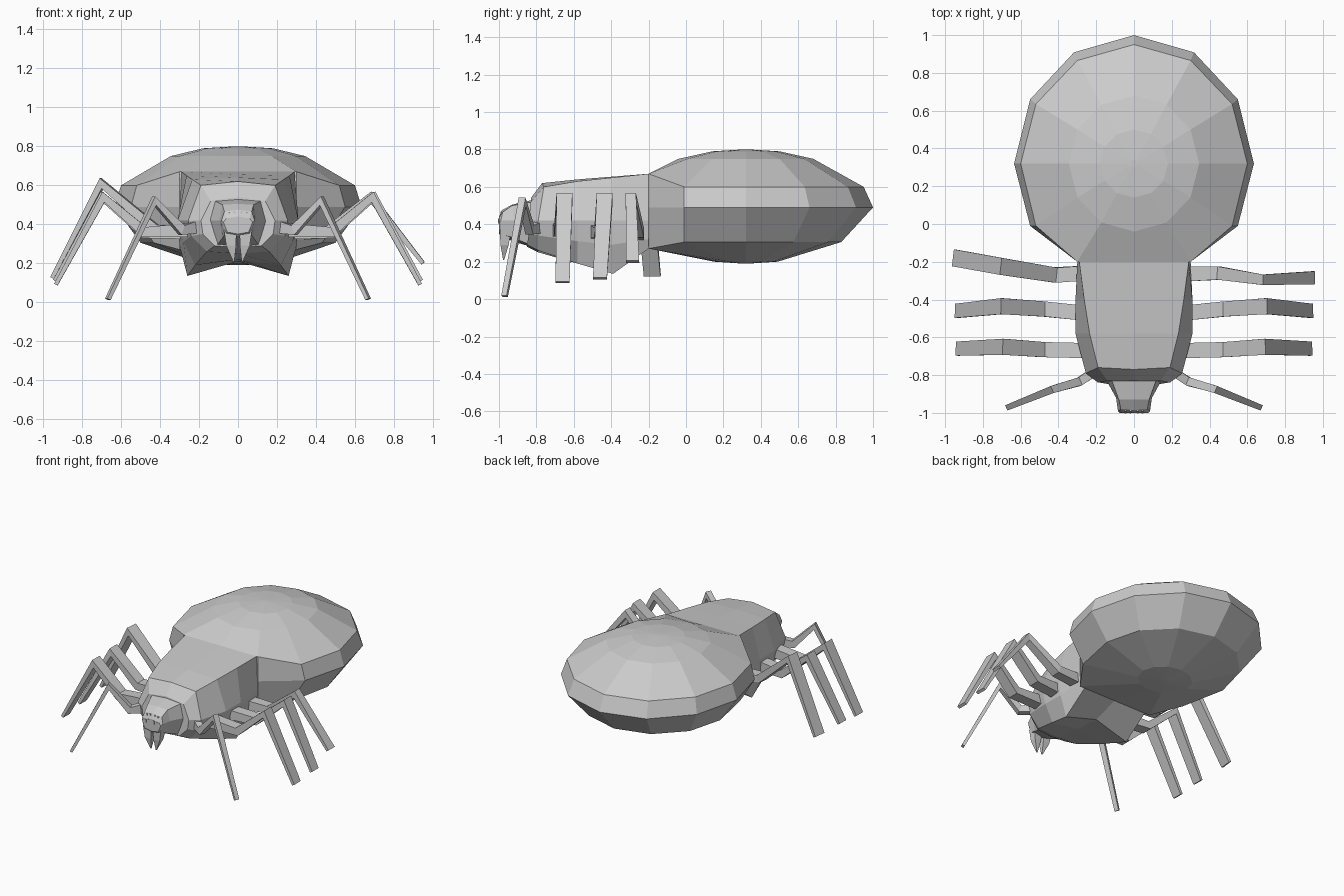
import bpy, bmesh
from math import cos, sin, radians
from mathutils import Vector

if "Cube" in bpy.data.objects:
    bpy.data.objects.remove(bpy.data.objects["Cube"])


def loft(name, rings):
    """Skin a list of equal-length closed rings and cap both ends."""
    bm = bmesh.new()
    loops = [[bm.verts.new(p) for p in ring] for ring in rings]
    n = len(loops[0])
    for a, b in zip(loops, loops[1:]):
        for i in range(n):
            j = (i + 1) % n
            bm.faces.new((a[i], a[j], b[j], b[i]))
    bm.faces.new(loops[0][::-1])
    bm.faces.new(loops[-1])
    bmesh.ops.recalc_face_normals(bm, faces=bm.faces)
    me = bpy.data.meshes.new(name)
    bm.to_mesh(me)
    bm.free()
    ob = bpy.data.objects.new(name, me)
    bpy.context.collection.objects.link(ob)
    return ob


def mirrored(half):
    """Half profile from top centre to bottom centre, closed on the other side."""
    return half + [(-x, y, z) for x, y, z in half[-2:0:-1]]


# Abdomen: twelve-sided flattened dome, pinched to the waist at the front
rings = []
for rx, ry, z, waist in [(0.02, 0.02, 0.80, 0), (0.18, 0.18, 0.79, 0), (0.345, 0.36, 0.75, 0),
                         (0.60, 0.63, 0.60, 0.67), (0.635, 0.68, 0.49, 0.49),
                         (0.50, 0.51, 0.305, 0.27), (0.19, 0.17, 0.20, 0), (0.02, 0.02, 0.19, 0)]:
    ring = []
    for k in range(12):
        a = 30 * k
        x, y, h = rx * cos(radians(a)), 0.32 + ry * sin(radians(a)), z
        if waist and a in (240, 270, 300):
            x, y, h = (a - 270) / 100, -0.2, waist
        elif waist and a in (210, 330):
            y = -0.01
        ring.append((x, y, h))
    rings.append(ring)
loft("abdomen", rings)

# Thorax: sections from waist to front
thorax = [
    [(0, -.20, .67), (.29, -.20, .67), (.30, -.20, .42), (.29, -.20, .32), (.26, -.20, .27), (0, -.20, .27)],
    [(0, -.39, .655), (.265, -.39, .65), (.31, -.41, .42), (.30, -.40, .29), (.26, -.39, .135), (0, -.39, .21)],
    [(0, -.58, .64), (.235, -.58, .63), (.31, -.58, .42), (.28, -.58, .31), (.22, -.58, .19), (0, -.58, .22)],
    [(0, -.77, .62), (.19, -.76, .60), (.255, -.79, .42), (.24, -.79, .34), (.16, -.79, .26), (0, -.79, .25)],
    [(0, -.83, .54), (.14, -.83, .52), (.19, -.84, .42), (.18, -.84, .35), (.12, -.85, .29), (0, -.85, .28)],
]
loft("thorax", [mirrored(s) for s in thorax])

# Head: tapering snout
head = [
    [(0, -.82, .53), (.12, -.82, .52), (.15, -.82, .42), (.11, -.83, .29), (0, -.83, .28)],
    [(0, -.93, .505), (.08, -.93, .50), (.095, -.92, .42), (.08, -.93, .33), (0, -.93, .31)],
    [(0, -.985, .475), (.07, -.98, .465), (.085, -.99, .42), (.065, -.99, .35), (0, -.99, .34)],
    [(0, -1.0, .44), (.06, -1.0, .43), (.075, -1.0, .41), (.055, -1.0, .36), (0, -1.0, .35)],
]
loft("head", [mirrored(s) for s in head])


def box_ring(c, hx, hy):
    x, y, z = c
    return [(x - hx, y - hy, z), (x + hx, y - hy, z), (x + hx, y + hy, z), (x - hx, y + hy, z)]


# Fangs and eyes
for side, s in (("right", 1), ("left", -1)):
    loft(side + "_fang", [box_ring((s * .04, -.965, .37), .032, .03),
                          box_ring((s * .035, -.97, .29), .025, .022),
                          box_ring((s * .022, -.975, .21), .003, .003)])
    for n, (x, y, z, h) in enumerate([(.018, -.985, .462, .007), (.045, -.985, .458, .006),
                                      (.02, -.997, .42, .012), (.045, -.997, .415, .01)]):
        loft(f"{side}_eye_{n}", [box_ring((s * x, y, z - h), .005, .007),
                                 box_ring((s * x, y, z + h), .005, .007)])


def leg(name, path, widths, thicks):
    """Flat rectangular tube along a path of joints."""
    pts = [Vector(p) for p in path]
    rings = []
    for i, p in enumerate(pts):
        t = Vector((0, 0, 0))
        if i > 0:
            t += (p - pts[i - 1]).normalized()
        if i < len(pts) - 1:
            t += (pts[i + 1] - p).normalized()
        t.normalize()
        out = Vector((pts[-1].x - pts[0].x, pts[-1].y - pts[0].y, 0)).normalized()
        w = Vector((0, 0, 1)).cross(out).normalized()
        n = t.cross(w).normalized()
        w, n = w * widths[i] / 2, n * thicks[i] / 2
        rings.append([p + w + n, p - w + n, p - w - n, p + w - n])
    loft(name, rings)


# Legs: thin front pair, two mirrored broad pairs, uneven rear pair
broad, thick = (.08, .08, .085, .075), (.07, .055, .055, .02)
for side, s in (("right", 1), ("left", -1)):
    leg(side + "_front_leg",
        [(s * .19, -.77, .39), (s * .29, -.835, .37), (s * .43, -.875, .52), (s * .668, -.97, .015)],
        (.05, .045, .04, .03), (.07, .05, .045, .02))
    leg(side + "_second_leg",
        [(s * .26, -.67, .37), (s * .48, -.665, .36), (s * .69, -.65, .54), (s * .935, -.66, .09)],
        broad, thick)
    leg(side + "_third_leg",
        [(s * .28, -.47, .36), (s * .48, -.45, .355), (s * .70, -.435, .54), (s * .94, -.46, .11)],
        broad, thick)
leg("right_rear_leg", [(.26, -.265, .35), (.45, -.26, .355), (.68, -.295, .54), (.95, -.285, .20)],
    (.08, .07, .055, .07), thick)
leg("left_rear_leg", [(-.26, -.26, .36), (-.42, -.27, .37), (-.70, -.225, .61), (-.95, -.18, .125)],
    (.08, .08, .09, .09), thick)
